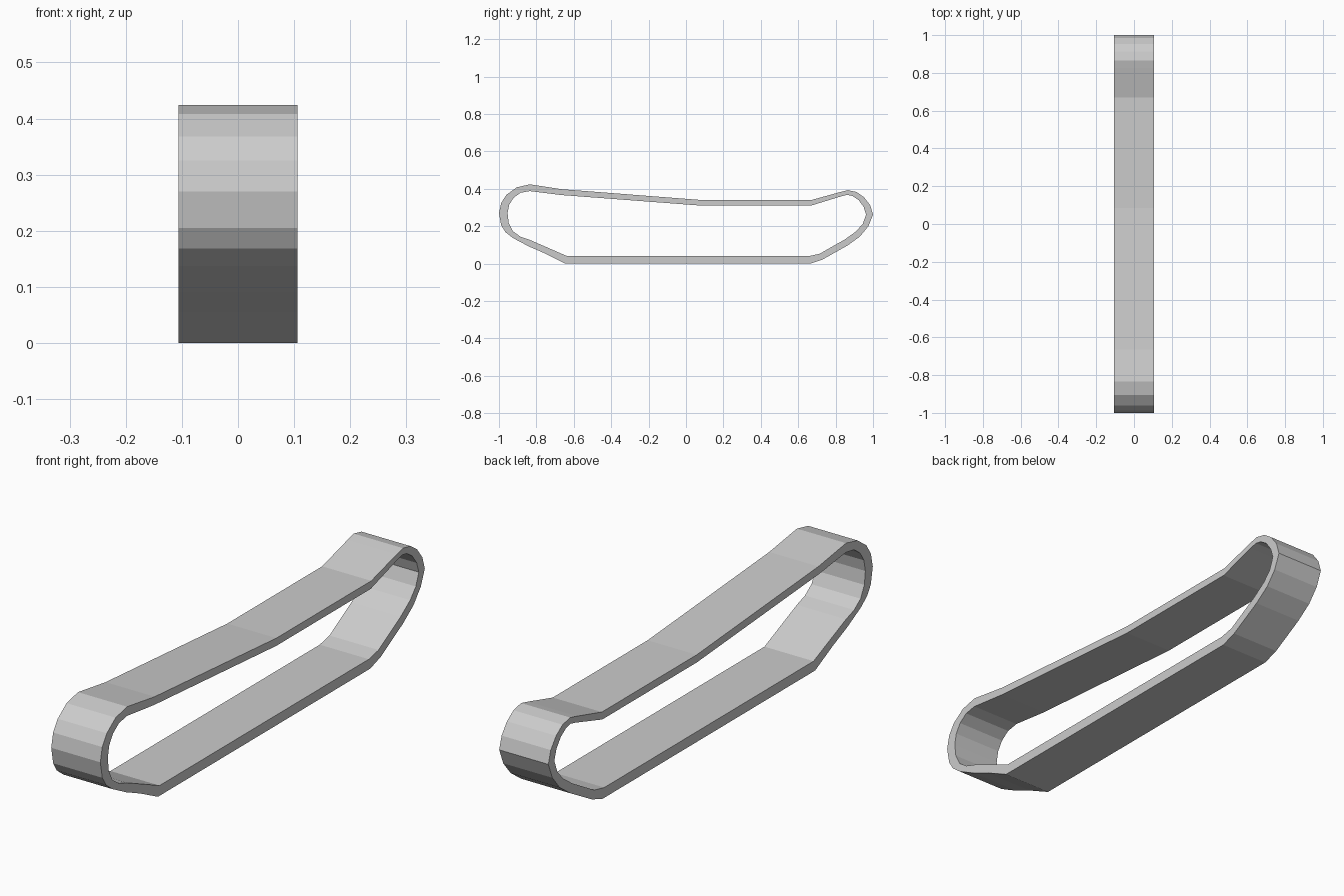
import bpy, bmesh

HALF_WIDTH = 0.106

# Side profile stations, counter-clockwise: outer y, outer z, inner y, inner z
STATIONS = [
    (-0.645, 0.000, -0.635, 0.040),   # flat ground run
    (0.665, 0.000, 0.655, 0.040),
    (0.730, 0.022, 0.715, 0.053),     # rear rise and bend
    (0.865, 0.098, 0.850, 0.130),
    (0.930, 0.145, 0.910, 0.173),
    (0.975, 0.200, 0.945, 0.213),
    (1.000, 0.262, 0.963, 0.262),
    (0.985, 0.312, 0.950, 0.303),
    (0.952, 0.355, 0.923, 0.340),
    (0.912, 0.383, 0.890, 0.362),
    (0.865, 0.393, 0.862, 0.368),
    (0.825, 0.383, 0.830, 0.360),
    (0.670, 0.340, 0.667, 0.310),     # sagging top run
    (0.085, 0.340, 0.085, 0.310),
    (-0.665, 0.398, -0.668, 0.367),
    (-0.835, 0.424, -0.835, 0.388),   # front bend
    (-0.905, 0.408, -0.885, 0.379),
    (-0.960, 0.368, -0.922, 0.352),
    (-0.988, 0.325, -0.945, 0.315),
    (-1.000, 0.270, -0.954, 0.270),
    (-0.988, 0.205, -0.948, 0.218),
    (-0.965, 0.168, -0.925, 0.173),
    (-0.925, 0.137, -0.885, 0.144),
    (-0.840, 0.092, -0.835, 0.127),
    (-0.755, 0.055, -0.745, 0.088),
]

# Track belt: closed loop of four-cornered cross-sections
bm = bmesh.new()
rings = []
for oy, oz, iy, iz in STATIONS:
    w = HALF_WIDTH
    rings.append([bm.verts.new(c) for c in
                  ((-w, oy, oz), (w, oy, oz), (w, iy, iz), (-w, iy, iz))])
for a, b in zip(rings, rings[1:] + rings[:1]):
    for k in range(4):
        n = (k + 1) % 4
        bm.faces.new((a[k], a[n], b[n], b[k]))
bmesh.ops.recalc_face_normals(bm, faces=bm.faces)

mesh = bpy.data.meshes.new("track_belt")
bm.to_mesh(mesh)
bm.free()
belt = bpy.data.objects.new("track_belt", mesh)
bpy.context.collection.objects.link(belt)
